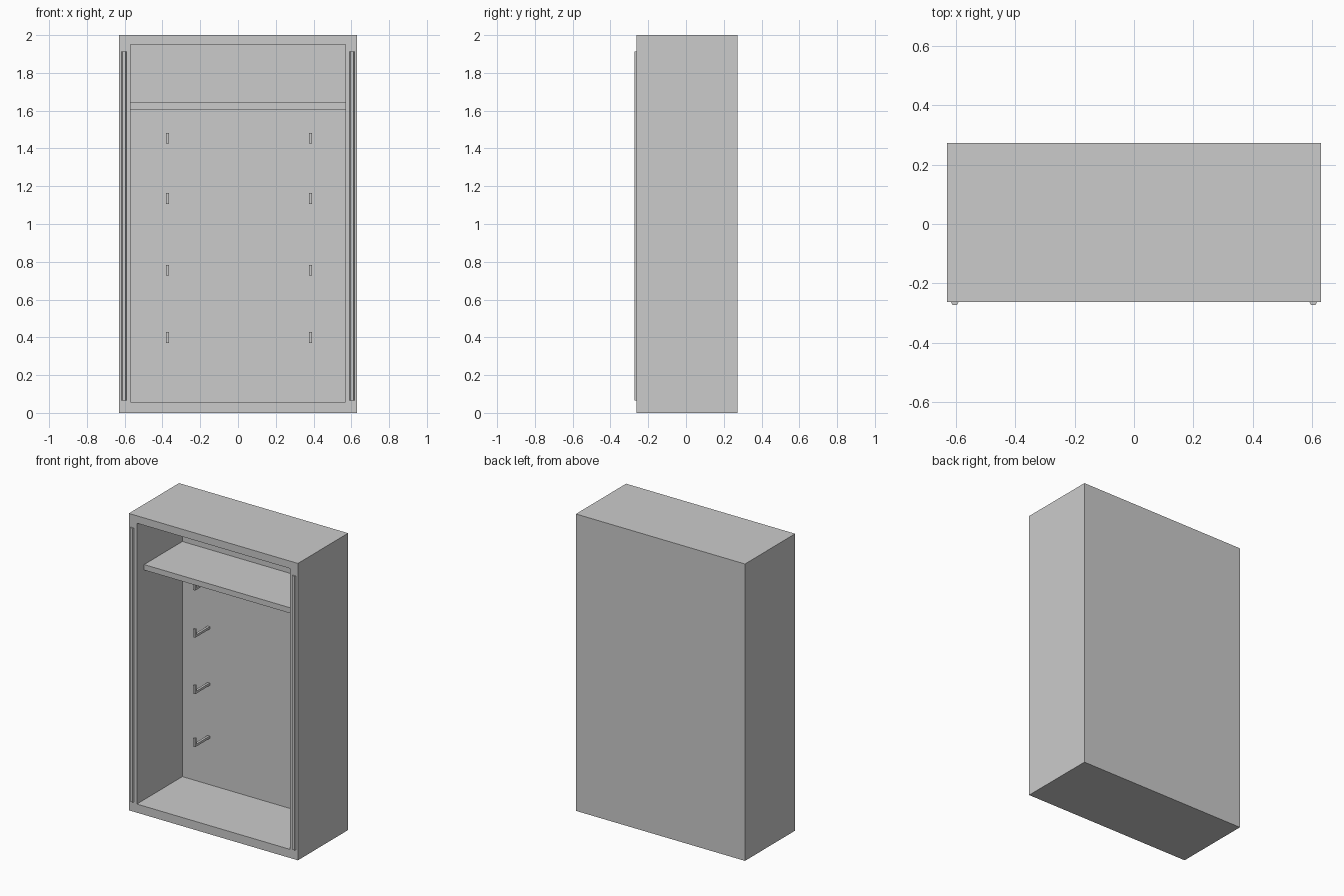
import bpy
import bmesh
from mathutils import Matrix, Vector

cube = bpy.data.objects.get("Cube")
if cube:
    bpy.data.objects.remove(cube, do_unlink=True)

grey = bpy.data.materials.new("cabinet grey")
grey.use_nodes = True
colour = (0.6, 0.6, 0.6, 1)
grey.diffuse_color = colour
grey.node_tree.nodes["Principled BSDF"].inputs["Base Color"].default_value = colour


def finish(name, bm):
    bmesh.ops.recalc_face_normals(bm, faces=bm.faces)
    mesh = bpy.data.meshes.new(name)
    bm.to_mesh(mesh)
    bm.free()
    mesh.materials.append(grey)
    obj = bpy.data.objects.new(name, mesh)
    bpy.context.collection.objects.link(obj)
    return obj


def add_box(bm, low, high):
    low, high = Vector(low), Vector(high)
    matrix = Matrix.Translation((low + high) / 2) @ Matrix.Diagonal((*(high - low), 1))
    return bmesh.ops.create_cube(bm, size=1, matrix=matrix)["verts"]


def extrude_profile(name, points, direction):
    bm = bmesh.new()
    face = bm.faces.new([bm.verts.new(p) for p in points])
    new = bmesh.ops.extrude_face_region(bm, geom=[face], use_keep_orig=True)["geom"]
    bmesh.ops.translate(bm, vec=direction,
                        verts=[g for g in new if isinstance(g, bmesh.types.BMVert)])
    return finish(name, bm)


W, FRONT, BACK = 0.63, -0.262, 0.272      # outer shell
IN_W, WALL = 0.57, 0.222                  # inner half width, inner back wall
FLOOR, CEILING = 0.058, 1.95

# Hollow case: front face inset to a frame, then pushed in
bm = bmesh.new()
add_box(bm, (-W, FRONT, 0), (W, BACK, 2))
front = min(bm.faces, key=lambda f: f.calc_center_median().y)
bmesh.ops.inset_region(bm, faces=[front], thickness=0.05)
for v in front.verts:
    v.co.x = IN_W if v.co.x > 0 else -IN_W
    v.co.z = CEILING if v.co.z > 1 else FLOOR
new = bmesh.ops.extrude_face_region(bm, geom=[front])["geom"]
bmesh.ops.translate(bm, vec=(0, WALL - FRONT, 0),
                    verts=[g for g in new if isinstance(g, bmesh.types.BMVert)])
if front.is_valid:
    bmesh.ops.delete(bm, geom=[front], context="FACES_ONLY")
finish("case", bm)

# Upper shelf
bm = bmesh.new()
add_box(bm, (-IN_W, -0.185, 1.605), (IN_W, WALL, 1.642))
finish("shelf", bm)

# Tapered strips down the front edges
for side, x in (("right", -0.603), ("left", 0.603)):
    profile = [(x - 0.013, FRONT, 0.066), (x - 0.008, -0.272, 0.066),
               (x + 0.008, -0.272, 0.066), (x + 0.013, FRONT, 0.066)]
    extrude_profile(side + "_front_strip", profile, (0, 0, 1.846))

# Two columns of L-shaped hooks on the back wall
for side, x in (("right", -0.382), ("left", 0.376)):
    for i, z in enumerate((0.37, 0.727, 1.107, 1.425)):
        outline = [(WALL, 0), (0.067, 0), (0.067, 0.057), (0.083, 0.057),
                   (0.083, 0.016), (WALL, 0.016)]
        points = [(x, y, z + h) for y, h in outline]
        extrude_profile(f"{side}_hook_{i + 1}", points, (0.016, 0, 0))
